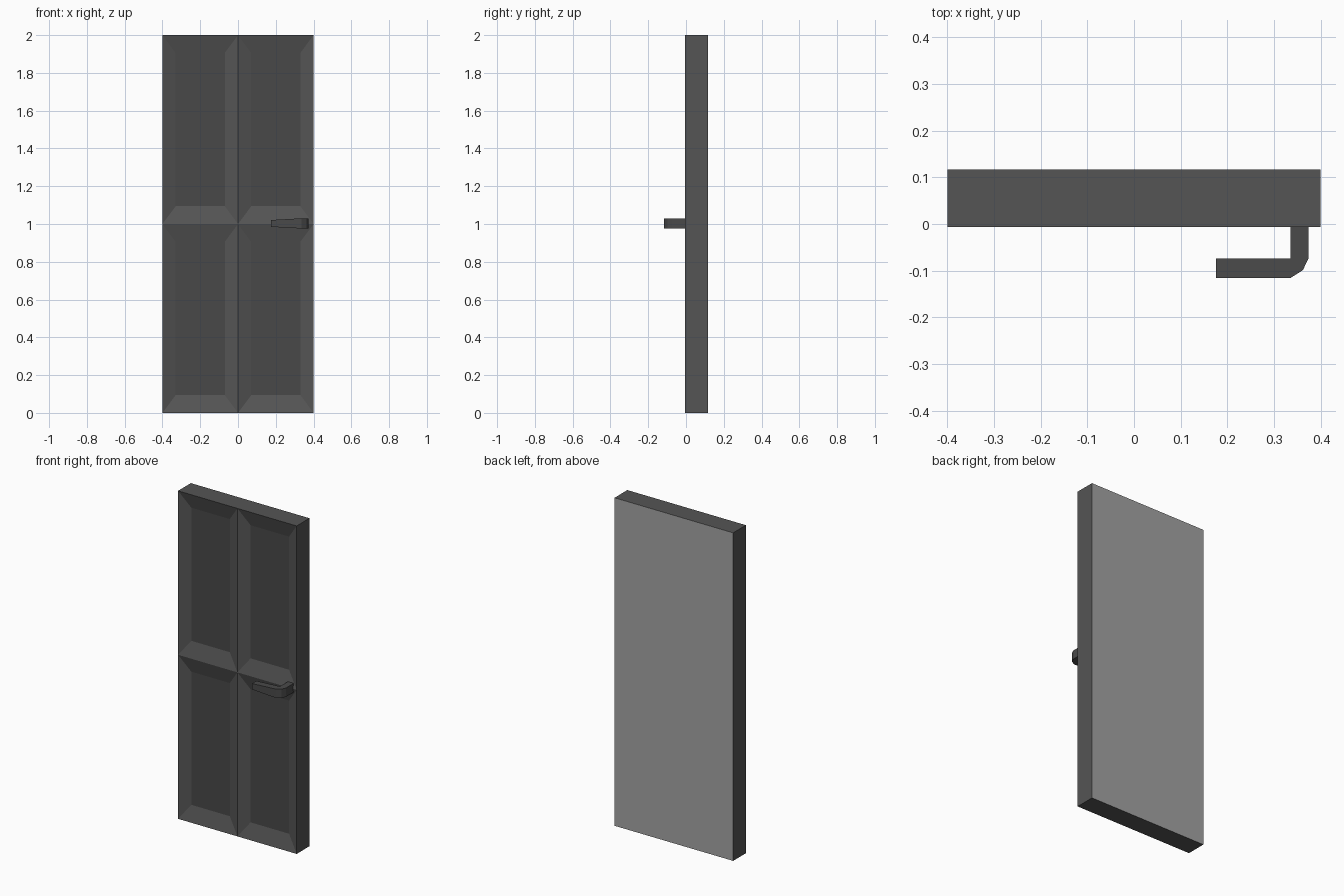
import bpy, bmesh
from mathutils import Vector, Matrix

if "Cube" in bpy.data.objects:
    bpy.data.objects.remove(bpy.data.objects["Cube"])


def grey(name, v):
    m = bpy.data.materials.new(name)
    m.diffuse_color = (v, v, v, 1)
    m.use_nodes = True
    m.node_tree.nodes["Principled BSDF"].inputs["Base Color"].default_value = m.diffuse_color
    return m


def add_object(name, bm, mats):
    bmesh.ops.recalc_face_normals(bm, faces=bm.faces)
    me = bpy.data.meshes.new(name)
    bm.to_mesh(me)
    bm.free()
    for m in mats:
        me.materials.append(m)
    ob = bpy.data.objects.new(name, me)
    bpy.context.collection.objects.link(ob)
    return ob


# Door leaf: slab split into quarters on the front
FRONT, BACK = -0.006, 0.117
bm = bmesh.new()
bmesh.ops.create_cube(bm, size=1, matrix=Matrix.Translation((0, (FRONT + BACK) / 2, 1))
                      @ Matrix.Diagonal((0.8, BACK - FRONT, 2, 1)))
for axis in ((1, 0, 0), (0, 0, 1)):
    bmesh.ops.bisect_plane(bm, geom=bm.verts[:] + bm.edges[:] + bm.faces[:],
                           plane_co=(0, 0, 1), plane_no=axis)

# Pale back; four dark sunken panels with sloping borders
bm.normal_update()
panels = [f for f in bm.faces if f.normal.y < -0.9]
backs = [f for f in bm.faces if f.normal.y > 0.9]
centres = [f.calc_center_median() for f in panels]
bmesh.ops.inset_individual(bm, faces=panels, thickness=0.05)
for f, c in zip(panels, centres):
    f.material_index = 1
    for v in f.verts:
        sx = 1 if v.co.x > c.x else -1
        sz = 1 if v.co.z > c.z else -1
        v.co = Vector((c.x + sx * 0.13, FRONT + 0.027, c.z + sz * 0.406))
for f in backs:
    f.material_index = 2
add_object("door_leaf", bm, [grey("frame_grey", 0.09), grey("panel_grey", 0.065),
                             grey("back_grey", 0.37)])

# Lever handle: bent bar from stations of (outer xy, inner xy, half height)
inner = (0.335, -0.074)
stations = [((0.374, 0.018), (0.335, 0.018), 0.027),
            ((0.374, -0.074), inner, 0.027),
            ((0.362, -0.099), inner, 0.027),
            ((0.335, -0.116), inner, 0.027),
            ((0.176, -0.116), (0.176, -0.074), 0.018)]
bm = bmesh.new()
rings = [[bm.verts.new((*p, 1.003 + s * h)) for p, s in ((o, -1), (i, -1), (i, 1), (o, 1))]
         for o, i, h in stations]
for a, b in zip(rings, rings[1:]):
    for k in range(4):
        n = (k + 1) % 4
        bm.faces.new((a[k], a[n], b[n], b[k]))
bm.faces.new(rings[0])
bm.faces.new(rings[-1])
bmesh.ops.remove_doubles(bm, verts=bm.verts, dist=0.0015)
add_object("lever_handle", bm, [grey("handle_grey", 0.068)])
